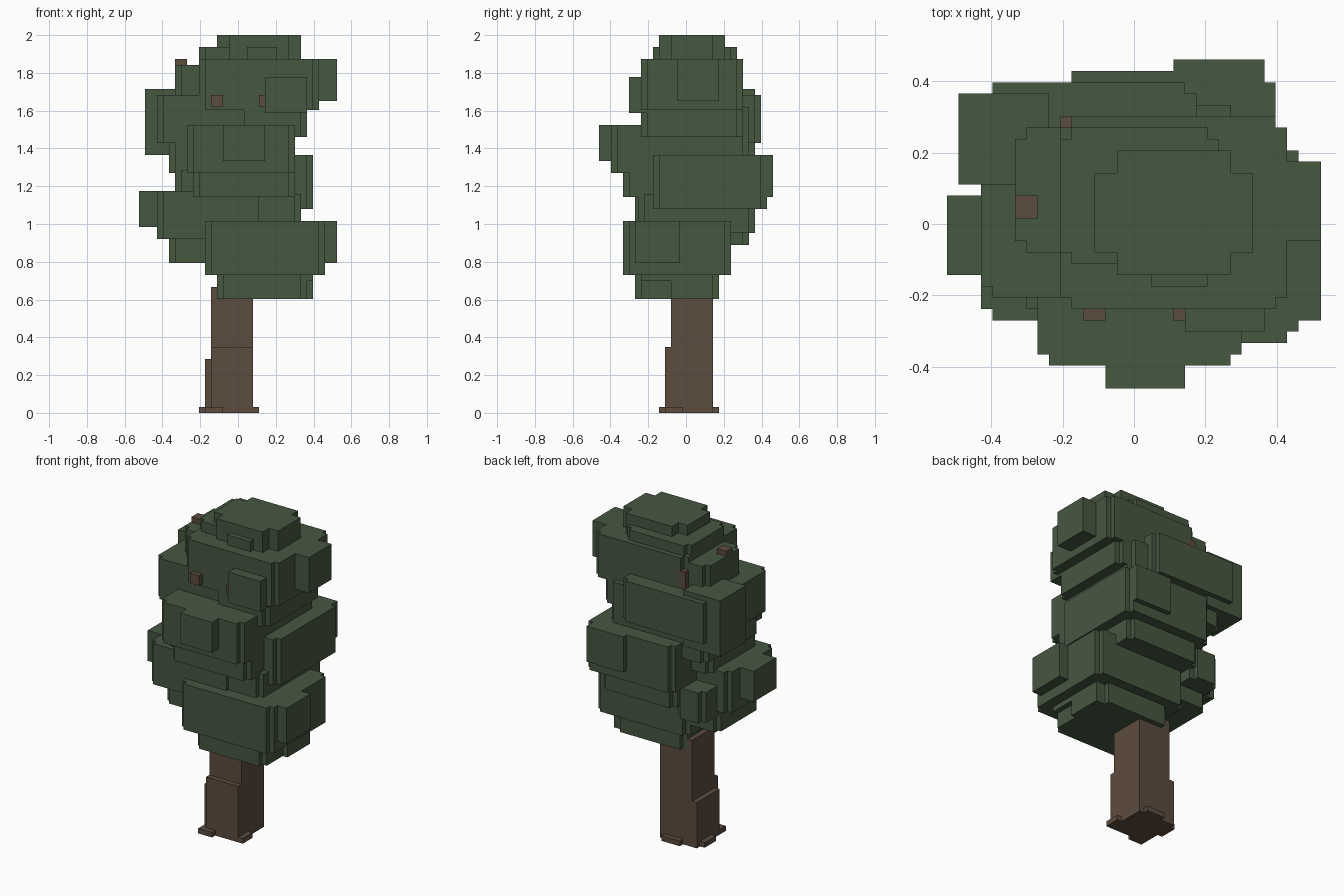
import bpy, bmesh

if "Cube" in bpy.data.objects:
    bpy.data.objects.remove(bpy.data.objects["Cube"])

V = 2 / 63  # one block step


def material(name, rgb):
    m = bpy.data.materials.new(name)
    m.diffuse_color = (*rgb, 1)
    m.use_nodes = True
    m.node_tree.nodes["Principled BSDF"].inputs["Base Color"].default_value = m.diffuse_color
    return m


GREEN = material("leaf green", (0.062, 0.095, 0.053))
BROWN = material("bark brown", (0.108, 0.072, 0.049))


def slab(name, x, y, z, mat=GREEN, notch=1):
    """Upright prism; its corners are stepped in by `notch` blocks."""
    (x0, x1), (y0, y1), (z0, z1) = [[round(v / V * 2) * V / 2 for v in r] for r in (x, y, z)]
    c = notch * V
    if notch:
        pts = [(x0 + c, y0), (x1 - c, y0), (x1 - c, y0 + c), (x1, y0 + c),
               (x1, y1 - c), (x1 - c, y1 - c), (x1 - c, y1), (x0 + c, y1),
               (x0 + c, y1 - c), (x0, y1 - c), (x0, y0 + c), (x0 + c, y0 + c)]
    else:
        pts = [(x0, y0), (x1, y0), (x1, y1), (x0, y1)]
    bm = bmesh.new()
    base = bm.faces.new([bm.verts.new((px, py, z0)) for px, py in pts])
    top = bmesh.ops.extrude_face_region(bm, geom=[base])["geom"]
    bmesh.ops.translate(bm, vec=(0, 0, z1 - z0),
                        verts=[g for g in top if isinstance(g, bmesh.types.BMVert)])
    bmesh.ops.recalc_face_normals(bm, faces=bm.faces)
    me = bpy.data.meshes.new(name)
    bm.to_mesh(me)
    bm.free()
    me.materials.append(mat)
    ob = bpy.data.objects.new(name, me)
    bpy.context.collection.objects.link(ob)


# Trunk with thicker foot
slab("trunk", (-.143, .079), (-.079, .143), (0, .67), BROWN, 0)
slab("trunk_front_bark", (-.143, .079), (-.111, .0), (0, .349), BROWN, 0)
slab("trunk_left_bark", (-.175, .0), (-.079, .143), (0, .286), BROWN, 0)

# Root tabs
slab("root_front", (-.175, -.079), (-.143, 0), (0, .032), BROWN, 0)
slab("root_right", (0, .111), (-.111, -.016), (0, .032), BROWN, 0)
slab("root_back", (-.079, .048), (0, .175), (0, .032), BROWN, 0)
slab("root_left", (-.206, 0), (0, .111), (0, .032), BROWN, 0)

# Lowest foliage
slab("leaf_base", (-.111, .365), (-.27, .175), (.603, .75))
slab("leaf_base_right", (.238, .397), (-.238, -.079), (.698, .75), notch=0)
slab("leaf_base_side", (.2, .397), (-.079, .143), (.603, .75), notch=0)
slab("leaf_low_right", (-.175, .46), (-.333, .238), (.73, 1.016))
slab("leaf_low_right_tuft", (.3, .524), (-.27, -.032), (.794, 1.016), notch=0)
slab("leaf_low_left", (-.365, .1), (-.2, .206), (.794, 1.0))
slab("leaf_low_back_tuft", (-.349, -.159), (0, .333), (.889, 1.08))

# Lower middle foliage
slab("leaf_left", (-.429, .143), (-.27, .19), (.921, 1.175))
slab("leaf_left_tuft", (-.524, -.3), (-.143, .079), (.984, 1.175), notch=0)
slab("leaf_mid_core", (-.175, .333), (-.254, .365), (.952, 1.16))
slab("leaf_back", (-.206, .397), (-.175, .429), (1.08, 1.365))
slab("leaf_back_tuft", (.111, .365), (.2, .46), (1.143, 1.365), notch=0)

# Upper middle foliage
slab("leaf_mid_front", (-.238, .3), (-.333, .1), (1.143, 1.29))
slab("leaf_mid_left", (-.333, .1), (-.238, .238), (1.16, 1.29))
slab("leaf_front", (-.27, .302), (-.397, .15), (1.27, 1.524))
slab("leaf_front_tuft", (-.079, .143), (-.46, -.2), (1.333, 1.524), notch=0)
slab("leaf_upper_core", (-.365, .302), (-.206, .333), (1.27, 1.62))
slab("leaf_upper_right", (0, .365), (-.238, .302), (1.46, 1.61))
slab("leaf_upper_left", (-.429, .175), (-.206, .397), (1.43, 1.683))
slab("leaf_upper_left_tuft", (-.492, -.238), (.111, .365), (1.365, 1.714), notch=0)

# Crown
slab("leaf_crown", (-.206, .429), (-.238, .302), (1.6, 1.873))
slab("leaf_crown_right_tuft", (.3, .524), (-.048, .175), (1.651, 1.873), notch=0)
slab("leaf_crown_front_tuft", (.143, .365), (-.302, -.1), (1.587, 1.778), notch=0)
slab("leaf_crown_left", (-.333, .1), (-.079, .27), (1.67, 1.841))
slab("leaf_crown_step", (-.206, .238), (-.111, .27), (1.84, 1.937))
slab("leaf_crown_lip", (.048, .206), (-.175, 0), (1.86, 1.937), notch=0)
slab("leaf_top", (-.111, .333), (-.143, .206), (1.86, 2.0), notch=2)

# Twigs poking out of the leaves
slab("twig_left", (-.333, -.27), (.016, .079), (1.8, 1.873), BROWN, 0)
slab("twig_back", (-.206, -.143), (.23, .302), (1.68, 1.79), BROWN, 0)
slab("twig_front_left", (-.143, -.079), (-.27, -.2), (1.62, 1.683), BROWN, 0)
slab("twig_front_right", (.111, .143), (-.27, -.2), (1.62, 1.683), BROWN, 0)
